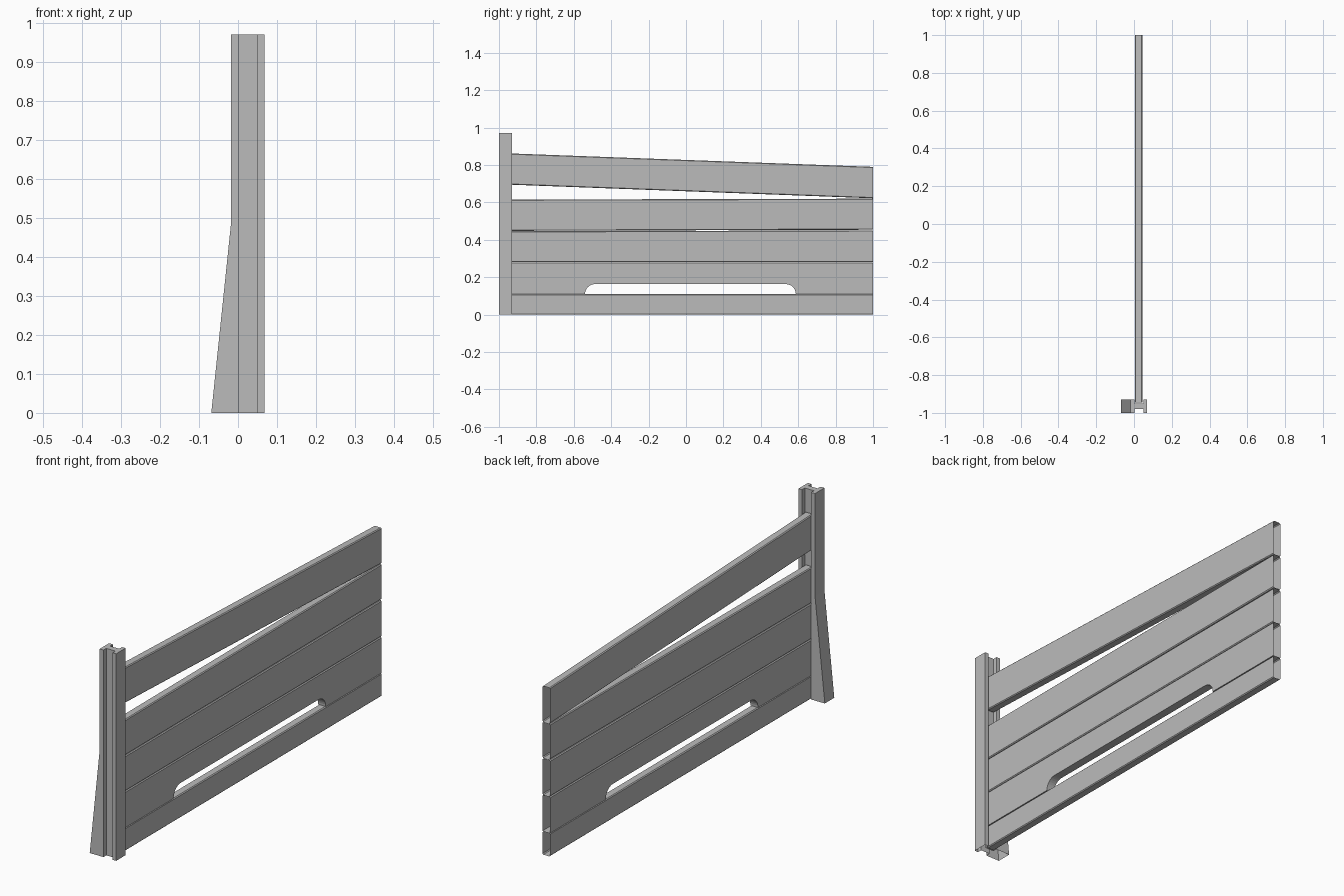
import bpy, bmesh
from math import sin, cos, pi

cube = bpy.data.objects.get("Cube")
if cube:
    bpy.data.objects.remove(cube, do_unlink=True)

grey = bpy.data.materials.new("plain grey")
grey.use_nodes = True
COLOUR = (0.5, 0.5, 0.5, 1)
grey.diffuse_color = COLOUR
grey.node_tree.nodes["Principled BSDF"].inputs["Base Color"].default_value = COLOUR

Y0, Y1 = -0.945, 1.0      # board ends: inside the post groove, and free end
X0, X1 = 0.005, 0.044     # board faces


def finish(bm, name):
    bmesh.ops.recalc_face_normals(bm, faces=bm.faces)
    return bm


def to_object(bm, name):
    mesh = bpy.data.meshes.new(name)
    bm.to_mesh(mesh)
    bm.free()
    mesh.materials.append(grey)
    obj = bpy.data.objects.new(name, mesh)
    bpy.context.collection.objects.link(obj)
    return obj


def extrude(points, offset):
    """Closed solid from one outline."""
    bm = bmesh.new()
    face = bm.faces.new([bm.verts.new(p) for p in points])
    out = bmesh.ops.extrude_face_region(bm, geom=[face])
    verts = [v for v in out["geom"] if isinstance(v, bmesh.types.BMVert)]
    bmesh.ops.translate(bm, verts=verts, vec=offset)
    bmesh.ops.recalc_face_normals(bm, faces=bm.faces)
    return bm


def board(name, outline):
    """Board with eased long edges and an open free end."""
    bm = extrude([(X0, y, z) for y, z in outline], (X1 - X0, 0, 0))
    long_edges = [e for e in bm.edges if e.calc_length() > 1.5]
    bmesh.ops.bevel(bm, geom=long_edges, offset=0.004, segments=1, affect='EDGES')
    bm.normal_update()
    ends = [f for f in bm.faces
            if f.normal.y > 0.9 and f.calc_center_median().y > Y1 - 0.01]
    bmesh.ops.delete(bm, geom=ends, context='FACES')
    return to_object(bm, name)


def plank(name, left, right):
    """Straight plank from its (bottom, top) heights at both ends."""
    return board(name, [(Y0, left[0]), (Y1, right[0]), (Y1, right[1]), (Y0, left[1])])


# Straight boards
plank("bottom_board", (0.0, 0.109), (0.0, 0.109))
plank("third_board", (0.28, 0.446), (0.28, 0.45))
plank("fourth_board", (0.448, 0.615), (0.454, 0.62))
plank("sloping_top_board", (0.695, 0.862), (0.622, 0.79))

# Board with a rounded slot in its lower edge
R, A, B, Z = 0.053, -0.54, 0.587, 0.11
STEPS = 8
angles = [i * pi / 2 / STEPS for i in range(STEPS + 1)]
left_arc = [(A + R - R * cos(a), Z + R * sin(a)) for a in angles]
right_arc = [(B - R + R * sin(a), Z + R * cos(a)) for a in angles]
board("slotted_board",
      [(Y0, Z)] + left_arc + right_arc + [(Y1, Z), (Y1, 0.279), (Y0, 0.279)])

# Post: H section with a groove front and back, open underneath
PX0, PX1, G0, G1 = -0.0175, 0.0685, 0.003, 0.05
F, K, D = -1.0, -0.93, 0.021
section = [(PX0, F), (G0, F), (G0, F + D), (G1, F + D), (G1, F), (PX1, F),
           (PX1, K), (G1, K), (G1, K - D), (G0, K - D), (G0, K), (PX0, K)]
bm = extrude([(x, y, 0) for x, y in section], (0, 0, 0.97))
bmesh.ops.bisect_plane(bm, geom=bm.verts[:] + bm.edges[:] + bm.faces[:],
                       plane_co=(0, 0, 0.49), plane_no=(0, 0, 1))
# Splay the foot outwards
for v in bm.verts:
    if v.co.z < 0.01 and v.co.x < PX0 + 0.001:
        v.co.x = -0.0685
bm.normal_update()
bmesh.ops.delete(bm, geom=[f for f in bm.faces if f.normal.z < -0.9], context='FACES')
to_object(bm, "post")
